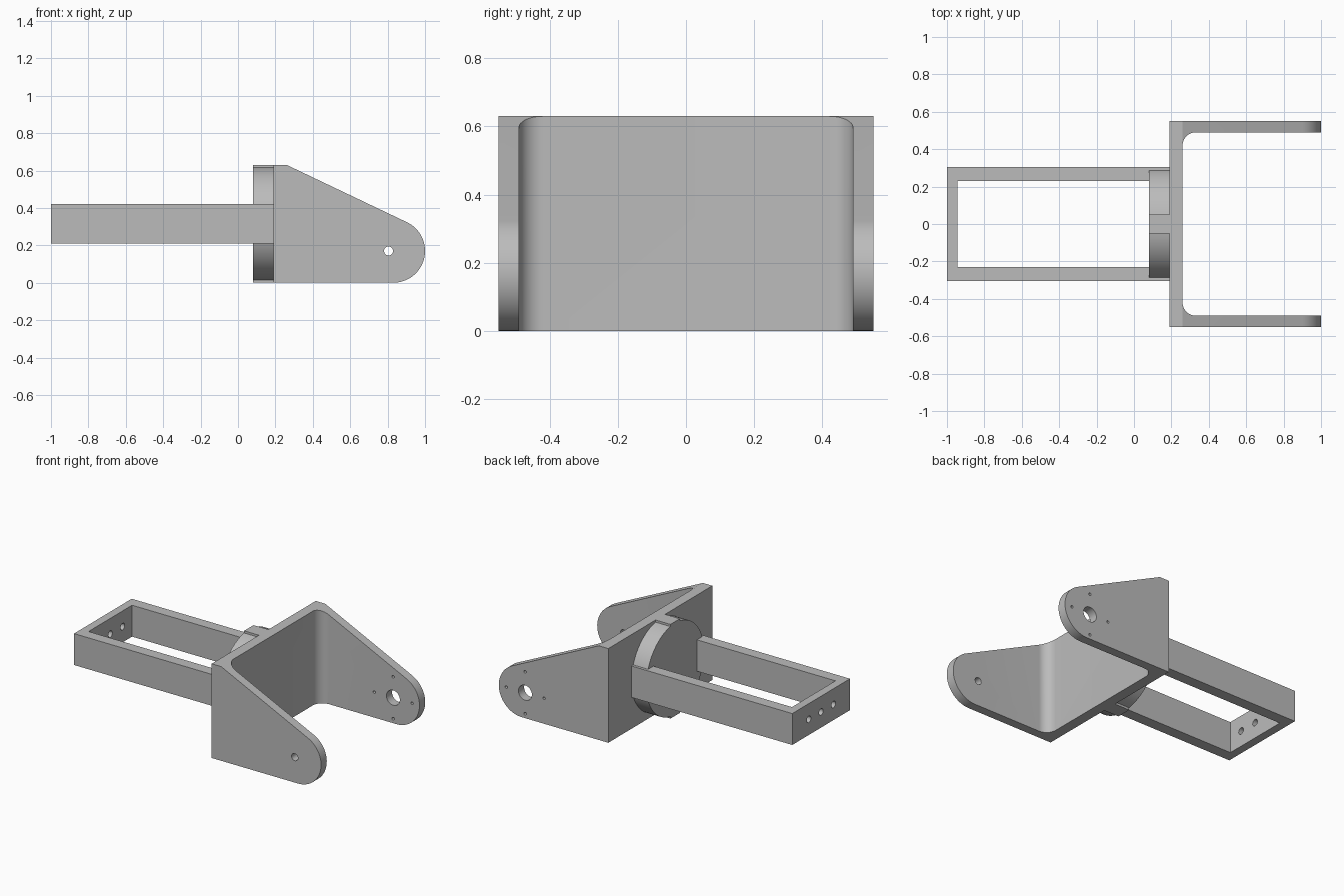
import bpy, bmesh
from math import cos, sin, radians

cube = bpy.data.objects.get("Cube")
if cube:
    bpy.data.objects.remove(cube, do_unlink=True)

grey = bpy.data.materials.new("matte grey")
grey.use_nodes = True
colour = (0.5, 0.5, 0.5, 1)
grey.diffuse_color = colour
grey.node_tree.nodes["Principled BSDF"].inputs["Base Color"].default_value = colour


def arc(u, v, r, start, end, steps):
    """Points on a circular arc, angles in degrees."""
    angles = [radians(start + (end - start) * i / steps) for i in range(steps + 1)]
    return [(u + r * cos(a), v + r * sin(a)) for a in angles]


def prism(name, outline, axis, low, high):
    """Extrude a flat outline along one axis."""
    place = {"x": lambda u, v, d: (d, u, v),
             "y": lambda u, v, d: (u, d, v),
             "z": lambda u, v, d: (u, v, d)}[axis]
    bm = bmesh.new()
    face = bm.faces.new([bm.verts.new(place(u, v, low)) for u, v in outline])
    moved = bmesh.ops.extrude_face_region(bm, geom=[face])["geom"]
    bmesh.ops.translate(bm, vec=place(0, 0, high - low),
                        verts=[g for g in moved if isinstance(g, bmesh.types.BMVert)])
    bmesh.ops.recalc_face_normals(bm, faces=bm.faces)
    mesh = bpy.data.meshes.new(name)
    bm.to_mesh(mesh)
    bm.free()
    mesh.materials.append(grey)
    obj = bpy.data.objects.new(name, mesh)
    bpy.context.collection.objects.link(obj)
    return obj


def activate(obj):
    bpy.ops.object.select_all(action="DESELECT")
    obj.select_set(True)
    bpy.context.view_layer.objects.active = obj


def combine(obj, tool, operation="DIFFERENCE"):
    """Apply a boolean and discard the tool."""
    tool.hide_render = True
    activate(obj)
    mod = obj.modifiers.new("cut", "BOOLEAN")
    mod.operation, mod.solver, mod.object = operation, "EXACT", tool
    bpy.ops.object.modifier_apply(modifier=mod.name)
    bpy.data.objects.remove(tool, do_unlink=True)


def drill(obj, axis, u, v, r, low, high):
    combine(obj, prism("drill", arc(u, v, r, 0, 345, 23), axis, low, high))


HEIGHT, MID = 0.63, 0.315
PLATE_BACK, PLATE_FRONT = 0.19, 0.26
OUTER, INNER, FILLET = 0.55, 0.49, 0.07

# Fork bracket: U-shaped plan with filleted inner corners
fillet_x, fillet_y = PLATE_FRONT + FILLET, INNER - FILLET
plan = [(1.1, -OUTER), (1.1, -INNER)]
plan += arc(fillet_x, -fillet_y, FILLET, 270, 180, 12)
plan += arc(fillet_x, fillet_y, FILLET, 180, 90, 12)
plan += [(1.1, INNER), (1.1, OUTER), (PLATE_BACK, OUTER), (PLATE_BACK, -OUTER)]
bracket = prism("fork_bracket", plan, "z", 0, HEIGHT)

# Trim it to the tapered, round-nosed side outline
side = [(0.1, 0)] + arc(0.83, 0.17, 0.17, -90, 64.6, 32)
side += [(PLATE_FRONT, HEIGHT), (PLATE_FRONT, 0.8), (0.1, 0.8)]
combine(bracket, prism("side_outline", side, "y", -0.7, 0.7), "INTERSECT")

# Pivot hole in the front arm, horn hole with four screw holes in the rear arm
px, pz, ring = 0.805, 0.17, 0.14
drill(bracket, "y", px, pz, 0.024, -0.6, -0.4)
drill(bracket, "y", px, pz, 0.05, 0.4, 0.6)
for du, dv in ((1, 0), (-1, 0), (0, 1), (0, -1)):
    drill(bracket, "y", px + ring * du, pz + ring * dv, 0.009, 0.4, 0.6)

# Round mounting disc with narrow flat tabs at top and bottom
TAB = 0.05
disc_outline = [(TAB, 0)] + arc(0, MID, 0.305, -80.5, 80.5, 40) + [(TAB, HEIGHT)]
disc_outline += [(-TAB, HEIGHT)] + arc(0, MID, 0.305, 99.5, 260.5, 40) + [(-TAB, 0)]
disc = prism("mounting_disc", disc_outline, "x", 0.08, PLATE_BACK)

# Long rectangular frame, open at the disc end, with three holes in its end wall
half, inside = 0.305, 0.23
frame = prism("arm_frame", [(PLATE_BACK, -half), (PLATE_BACK, -inside), (-0.945, -inside),
                            (-0.945, inside), (PLATE_BACK, inside), (PLATE_BACK, half),
                            (-1, half), (-1, -half)], "z", 0.21, 0.42)
for y in (-0.13, 0, 0.13):
    drill(frame, "x", y, MID, 0.022, -1.1, -0.9)

for obj in (bracket, disc, frame):
    activate(obj)
    bpy.ops.object.shade_smooth_by_angle(angle=radians(25))
